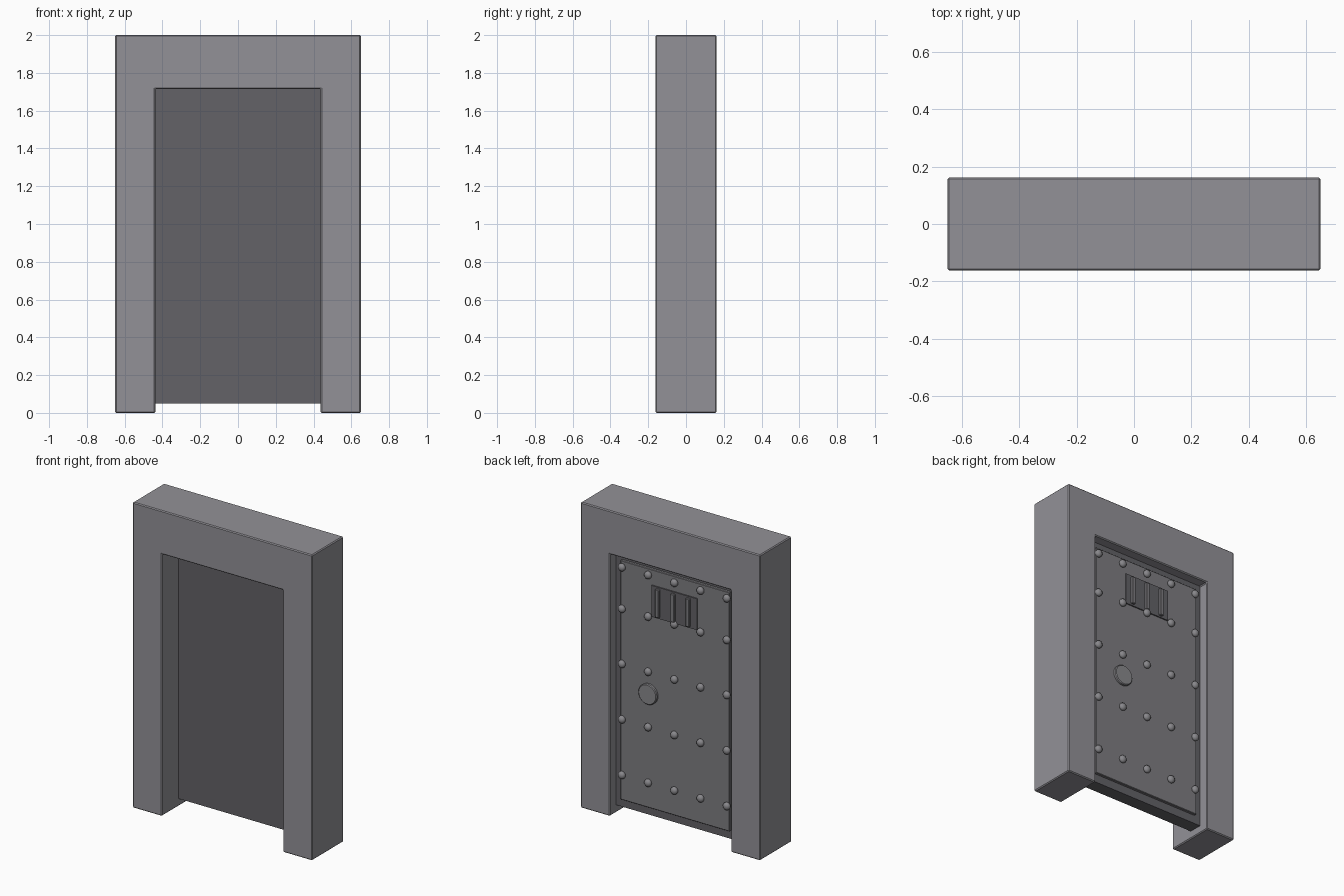
import bpy, bmesh
from math import pi

if "Cube" in bpy.data.objects:
    bpy.data.objects.remove(bpy.data.objects["Cube"])


def material(name, r, g, b):
    mat = bpy.data.materials.new(name)
    mat.diffuse_color = (r, g, b, 1)
    mat.use_nodes = True
    mat.node_tree.nodes["Principled BSDF"].inputs["Base Color"].default_value = mat.diffuse_color
    return mat


STONE = material("grey_stone", 0.29, 0.285, 0.31)
DARK = material("dark_iron", 0.125, 0.122, 0.135)
PLATE = material("iron_plate", 0.21, 0.207, 0.222)
STEEL = material("steel", 0.25, 0.247, 0.262)


def bevel(ob, width):
    mod = ob.modifiers.new("edge_bevel", 'BEVEL')
    mod.width = width
    mod.segments = 1
    mod.limit_method = 'ANGLE'


def box(name, mat, x0, x1, y0, y1, z0, z1, width=0.0):
    bpy.ops.mesh.primitive_cube_add(
        size=1, location=((x0 + x1) / 2, (y0 + y1) / 2, (z0 + z1) / 2))
    ob = bpy.context.object
    ob.name = name
    ob.scale = (x1 - x0, y1 - y0, z1 - z0)
    bpy.ops.object.transform_apply(location=False, rotation=False, scale=True)
    ob.data.materials.append(mat)
    if width:
        bevel(ob, width)
    return ob


# Door frame: two posts and a lintel extruded from one profile
profile = [(-0.65, 0), (-0.438, 0), (-0.438, 1.715), (0.438, 1.715),
           (0.438, 0), (0.65, 0), (0.65, 2), (-0.65, 2)]
bm = bmesh.new()
face = bm.faces.new([bm.verts.new((x, -0.162, z)) for x, z in profile])
ext = bmesh.ops.extrude_face_region(bm, geom=[face])
for v in ext["geom"]:
    if isinstance(v, bmesh.types.BMVert):
        v.co.y = 0.162
bmesh.ops.recalc_face_normals(bm, faces=bm.faces)
mesh = bpy.data.meshes.new("door_frame")
bm.to_mesh(mesh)
bm.free()
frame = bpy.data.objects.new("door_frame", mesh)
bpy.context.collection.objects.link(frame)
mesh.materials.append(STONE)
bevel(frame, 0.006)

# Door slab and the raised plate on its back
box("door_slab", DARK, -0.438, 0.438, 0.01, 0.097, 0.05, 1.715)
box("door_plate", PLATE, -0.395, 0.395, 0.085, 0.115, 0.105, 1.67, 0.003)

# Barred window
box("window_panel", DARK, -0.165, 0.165, 0.10, 0.123, 1.365, 1.57)
for x in (-0.105, 0.005, 0.115):
    box("window_bar", PLATE, x - 0.014, x + 0.014, 0.11, 0.138,
        1.375, 1.56, 0.004)

# Round handle disc
bpy.ops.mesh.primitive_cylinder_add(vertices=24, radius=0.067, depth=0.03,
                                    location=(0.188, 0.118, 0.852),
                                    rotation=(pi / 2, 0, 0))
handle = bpy.context.object
handle.name = "handle_disc"
handle.data.materials.append(STEEL)
bevel(handle, 0.005)
bpy.ops.object.shade_smooth_by_angle()

# Grid of rivets
for z in (0.27, 0.634, 0.997, 1.358, 1.63):
    for i in range(-2, 3):
        bpy.ops.mesh.primitive_uv_sphere_add(segments=12, ring_count=8,
                                             radius=0.025,
                                             location=(i * 0.19, 0.122, z))
        rivet = bpy.context.object
        rivet.name = "rivet"
        rivet.scale.y = 0.8
        rivet.data.materials.append(STEEL)
        bpy.ops.object.shade_smooth_by_angle()
